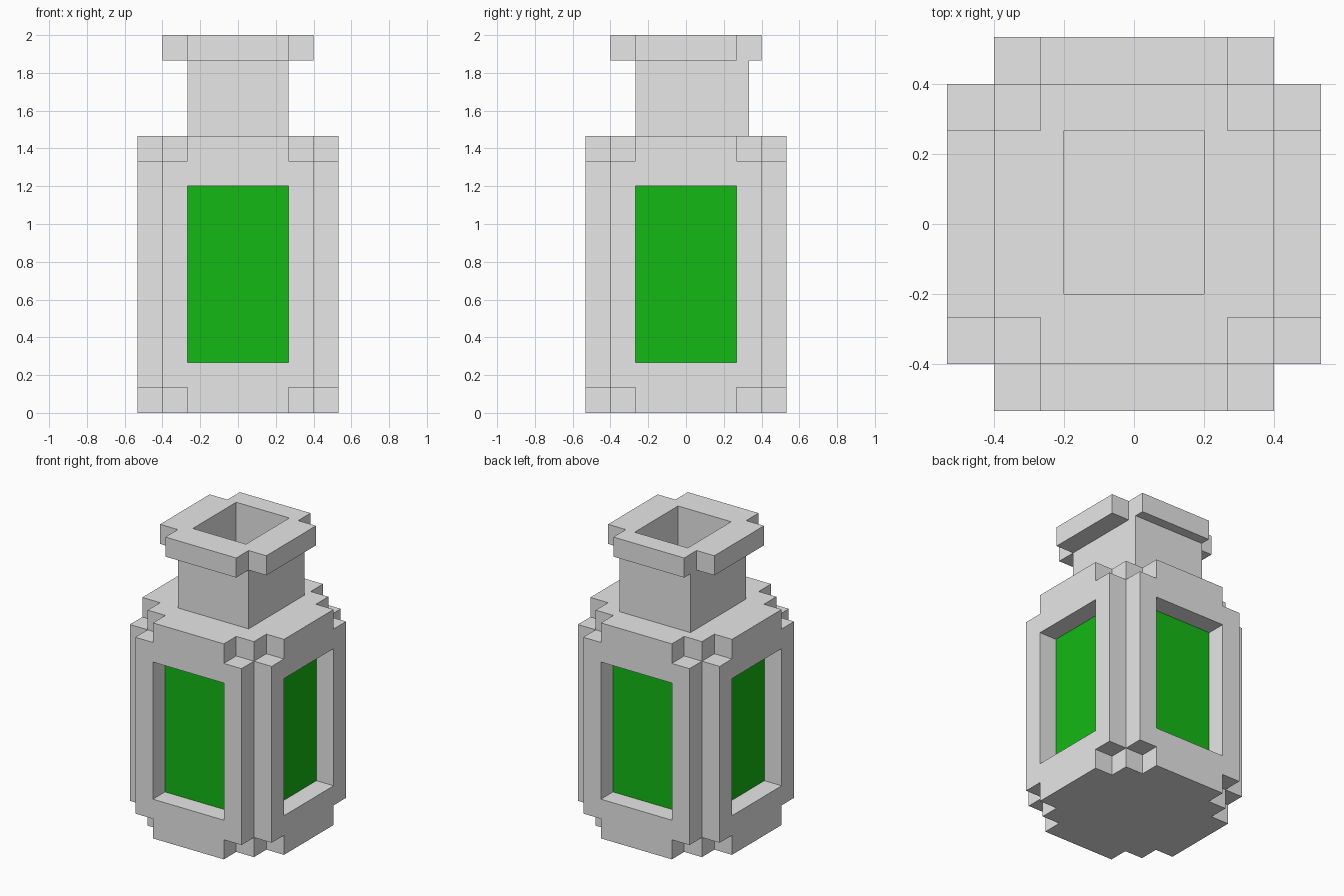
import bpy
import bmesh
from math import pi
from mathutils import Matrix

cube = bpy.data.objects.get("Cube")
if cube:
    bpy.data.objects.remove(cube, do_unlink=True)

U = 2 / 15  # one block


def material(name, rgb):
    m = bpy.data.materials.new(name)
    m.use_nodes = True
    m.diffuse_color = (*rgb, 1)
    bsdf = next(n for n in m.node_tree.nodes if n.type == 'BSDF_PRINCIPLED')
    bsdf.inputs["Base Color"].default_value = (*rgb, 1)
    return m


GREY = material("stone grey", (0.8, 0.8, 0.8))
GREEN = material("window green", (0.007, 0.485, 0.007))


def rect(x0, x1, y0, y1):
    return [(x0, y0), (x1, y0), (x1, y1), (x0, y1)]


def notched(w, y0, y1):
    """Rectangle of half width w with a one-block notch in each corner."""
    n = w - 1
    return [(-n, y0), (n, y0), (n, y0 + 1), (w, y0 + 1), (w, y1 - 1), (n, y1 - 1),
            (n, y1), (-n, y1), (-n, y1 - 1), (-w, y1 - 1), (-w, y0 + 1), (-n, y0 + 1)]


def prism(name, loops, z0, z1, mat, matrix=Matrix()):
    """Extrude an outline, with optional holes, from z0 to z1 (in blocks)."""
    bm = bmesh.new()
    edges = []
    for loop in loops:
        vs = [bm.verts.new((x * U, y * U, z0 * U)) for x, y in loop]
        edges += [bm.edges.new((vs[i - 1], vs[i])) for i in range(len(vs))]
    if len(loops) == 1:
        bm.faces.new(bm.verts[:])
    else:
        bmesh.ops.triangle_fill(bm, edges=edges, use_beauty=True)
    ext = bmesh.ops.extrude_face_region(bm, geom=bm.faces[:], use_keep_orig=True)
    top = [g for g in ext["geom"] if isinstance(g, bmesh.types.BMVert)]
    bmesh.ops.translate(bm, verts=top, vec=(0, 0, (z1 - z0) * U))
    bmesh.ops.recalc_face_normals(bm, faces=bm.faces[:])
    bm.transform(matrix)
    me = bpy.data.meshes.new(name)
    bm.to_mesh(me)
    bm.free()
    me.materials.append(mat)
    ob = bpy.data.objects.new(name, me)
    bpy.context.collection.objects.link(ob)
    return ob


# Solid body core
prism("body_core", [rect(-3, 3, -3, 3)], 0, 11, GREY)

# Window frame and recessed pane on each of the four sides
window = rect(-2, 2, 2, 9)
upright = Matrix.Rotation(pi / 2, 4, 'X')
for i, side in enumerate(("front", "left", "back", "right")):
    turn = Matrix.Rotation(i * pi / 2, 4, 'Z') @ upright
    prism(side + "_frame", [notched(3, 0, 11), window], 3, 4, GREY, turn)
    prism(side + "_pane", [window], 3, 3.03, GREEN, turn)

# Hollow neck, slightly deeper towards the back, and its rim
opening = rect(-1.5, 1.5, -1.5, 2)
prism("neck", [rect(-2, 2, -2, 2.5), opening], 11, 14, GREY)
prism("rim", [notched(3, -3, 3), opening], 14, 15, GREY)
